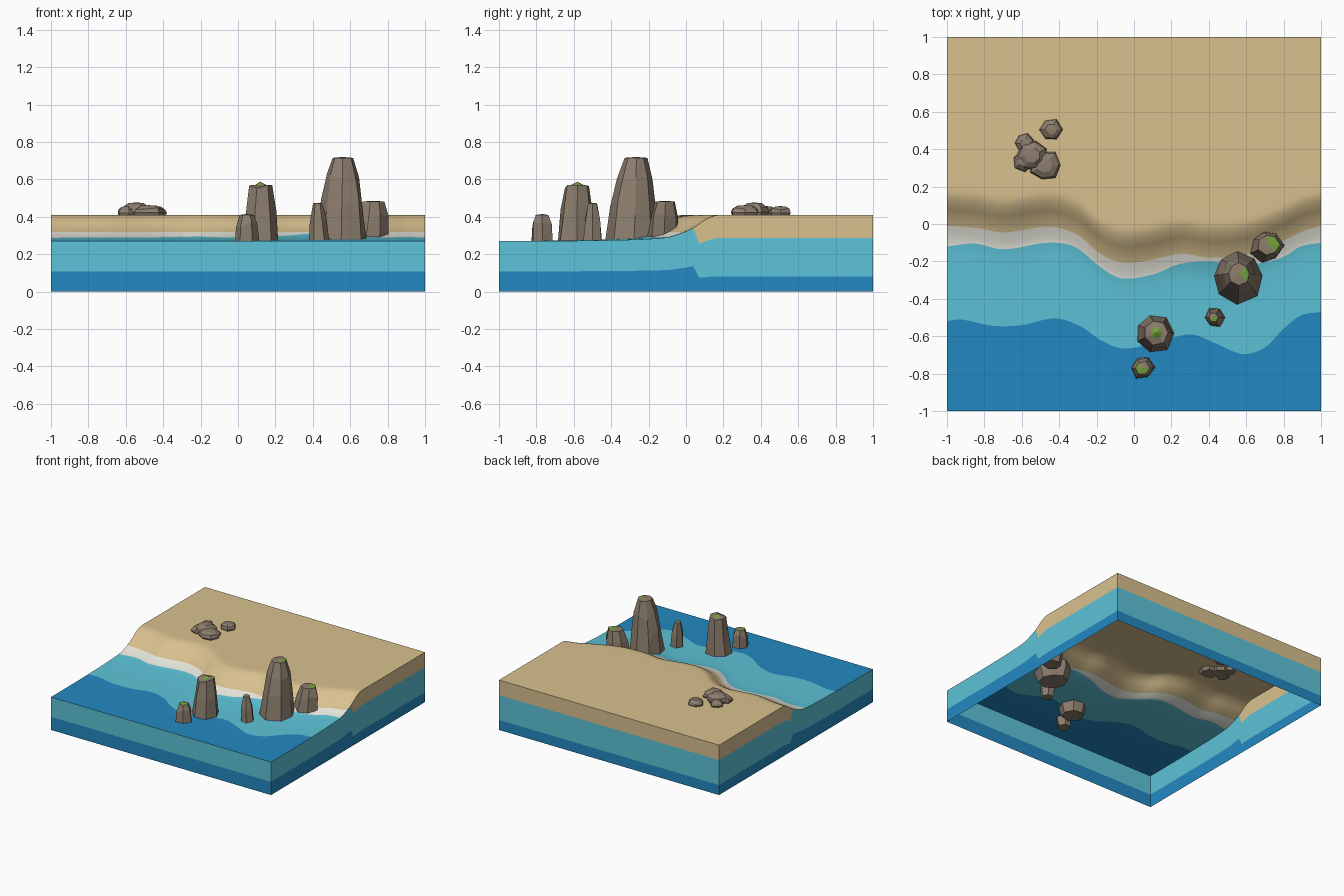
import bpy, bmesh, math, random
from mathutils import Vector

if "Cube" in bpy.data.objects:
    bpy.data.objects.remove(bpy.data.objects["Cube"])

random.seed(4)

def mat(name, rgb):
    m = bpy.data.materials.new(name)
    lin = [((c / 255 + 0.055) / 1.055) ** 2.4 for c in rgb]
    m.diffuse_color = (*lin, 1)
    m.use_nodes = True
    m.node_tree.nodes["Principled BSDF"].inputs["Base Color"].default_value = m.diffuse_color
    return m

DEEP = mat("deep water", (35, 137, 194))
TEAL = mat("shallow water", (93, 195, 216))
FOAM = mat("foam", (232, 232, 222))
SAND = mat("sand", (217, 193, 143))
ROCK = mat("rock", (141, 126, 110))
MOSS = mat("moss", (118, 160, 62))

def finish(bm, name, mats, smooth=False):
    me = bpy.data.meshes.new(name)
    for f in bm.faces:
        f.smooth = smooth
    bm.to_mesh(me)
    bm.free()
    for m in mats:
        me.materials.append(m)
    ob = bpy.data.objects.new(name, me)
    bpy.context.collection.objects.link(ob)
    return ob

def curve(pts):
    """Smooth function through (x, value) points."""
    def slope(i):
        a, b = pts[max(i - 1, 0)], pts[min(i + 1, len(pts) - 1)]
        return (b[1] - a[1]) / (b[0] - a[0])
    def f(x):
        x = min(max(x, pts[0][0]), pts[-1][0])
        i = max(k for k in range(len(pts) - 1) if pts[k][0] <= x)
        h = pts[i + 1][0] - pts[i][0]
        t = (x - pts[i][0]) / h
        return ((2*t**3 - 3*t**2 + 1) * pts[i][1] + (t**3 - 2*t**2 + t) * h * slope(i)
                + (3*t**2 - 2*t**3) * pts[i + 1][1] + (t**3 - t**2) * h * slope(i + 1))
    return f

# Shore lines as y(x), and height against distance from the dry sand edge
deep_edge = curve([(-1, -.52), (-.93, -.51), (-.75, -.545), (-.6, -.54), (-.42, -.505), (-.28, -.55),
                   (-.18, -.62), (-.06, -.665), (.1, -.64), (.3, -.59), (.43, -.635), (.58, -.695),
                   (.7, -.66), (.8, -.56), (.89, -.49), (1, -.47)])
foam_edge = curve([(-1, -.12), (-.85, -.105), (-.7, -.135), (-.45, -.1), (-.31, -.125), (-.18, -.23),
                   (-.07, -.29), (.1, -.27), (.24, -.215), (.4, -.2), (.55, -.22), (.7, -.205),
                   (.81, -.17), (.89, -.12), (1, -.1)])
sand_edge = curve([(-1, -.01), (-.85, -.02), (-.7, -.045), (-.45, -.015), (-.3, -.06), (-.18, -.16),
                   (-.07, -.205), (.05, -.2), (.25, -.16), (.4, -.18), (.6, -.165),
                   (.8, -.09), (.9, -.04), (1, -.01)])
height = curve([(-1, .27), (-.5, .273), (-.1, .288), (0, .318), (.06, .348), (.11, .382),
                (.16, .405), (.21, .41), (.4, .41), (1.5, .41)])

# Coast surface: rows follow the shore lines, one colour per strip
strips = [(lambda x: -1, deep_edge, 6, 0), (deep_edge, foam_edge, 8, 1), (foam_edge, sand_edge, 4, 2),
          (sand_edge, lambda x: sand_edge(x) + .22, 14, 3), (lambda x: sand_edge(x) + .22, lambda x: 1, 6, 3)]
COLS = 90
xs = [-1 + 2 * i / COLS for i in range(COLS + 1)]
levels = [(a, b, k / n, m) for a, b, n, m in strips for k in range(n)]
levels.append((strips[-1][0], strips[-1][1], 1, 3))
bm = bmesh.new()
rows = []
for a, b, t, m in levels:
    row = []
    for x in xs:
        y = a(x) + (b(x) - a(x)) * t
        row.append(bm.verts.new((x, y, height(y - sand_edge(x)))))
    rows.append(row)
for j in range(len(rows) - 1):
    for i in range(COLS):
        f = bm.faces.new((rows[j][i], rows[j][i + 1], rows[j + 1][i + 1], rows[j + 1][i]))
        f.material_index = levels[j][3]
border = ([v.co.copy() for v in rows[0]] + [r[-1].co.copy() for r in rows[1:]]
          + [v.co.copy() for v in rows[-1][-2::-1]] + [r[0].co.copy() for r in rows[-2::-1]])
finish(bm, "coast_surface", [DEEP, TEAL, FOAM, SAND], True)

# Side walls: three layers below the border, open underneath
bm = bmesh.new()
cols = []
for p in border:
    s = min(max((p.y - sand_edge(p.x) - .05) / .03, 0), 1)
    fr = (0, .4 - .2 * s, 1 - .3 * s, 1)
    cols.append([bm.verts.new((p.x, p.y, p.z * f)) for f in fr])
for c, d in zip(cols, cols[1:]):
    for k in range(3):
        if k < 2 or c[3].co.z - c[2].co.z + d[3].co.z - d[2].co.z > 1e-4:
            bm.faces.new((c[k], d[k], d[k + 1], c[k + 1])).material_index = k
finish(bm, "side_walls", [DEEP, TEAL, SAND])

def rock(name, x, y, r, rings, sides, lean=(0, 0), moss=(), peak=0.0, jit=.1, turn=0.0):
    """Faceted rock from (radius factor, z) rings; moss lists cap facets painted green."""
    bm = bmesh.new()
    wob = [1 + random.uniform(-jit, jit) for _ in range(sides)]
    z0, z1 = rings[0][1], rings[-1][1]
    loops = []
    for k, (f, z) in enumerate(rings):
        t = (z - z0) / (z1 - z0)
        loop = []
        for i in range(sides):
            a = turn + math.tau * i / sides
            q = r * f * wob[i] * random.uniform(1 - jit / 2, 1 + jit / 2)
            dz = random.uniform(-.1, .1) * (z1 - z0) if 1 < k < len(rings) - 1 else 0
            loop.append(bm.verts.new((x + lean[0] * t + q * math.cos(a), y + lean[1] * t + q * math.sin(a), z + dz)))
        loops.append(loop)
    for lo, hi in zip(loops, loops[1:]):
        for i in range(sides):
            n = (i + 1) % sides
            bm.faces.new((lo[i], lo[n], hi[n], hi[i]))
    bm.faces.new(loops[0][::-1])
    mid = sum((v.co for v in loops[-1]), Vector()) / sides
    top = bm.verts.new(mid + Vector((0, 0, peak)))
    for i in range(sides):
        f = bm.faces.new((loops[-1][i], loops[-1][(i + 1) % sides], top))
        f.material_index = int(i in moss)
    finish(bm, name, [ROCK, MOSS])

# Sea stacks
rock("tall_stack", .55, -.28, .138, [(.8, .2), (1, .28), (.85, .45), (.68, .62), (.43, .715)], 8,
     (.01, .015), (0, 7), .005)
rock("shore_stack", .70, -.12, .088, [(.8, .22), (1, .3), (.92, .4), (.66, .482)], 7, (.02, .01), (0, 1, 6), .003)
rock("small_stack", .435, -.5, .058, [(.8, .2), (1, .27), (.85, .38), (.45, .472)], 6, (-.01, 0), (3, 4, 5), .003)
rock("middle_stack", .105, -.585, .1, [(.8, .2), (1, .27), (.84, .42), (.66, .54), (.32, .57)], 7,
     (.012, .005), range(7), .018)
rock("outer_stack", .045, -.765, .062, [(.8, .2), (1, .27), (.9, .36), (.6, .41)], 6, (0, -.005), (2, 3, 4, 5), .005)

# Beach boulders
for i, (x, y, r, z) in enumerate([(-.54, .365, .082, .474), (-.475, .315, .082, .46),
                                  (-.585, .43, .052, .455), (-.59, .335, .055, .455), (-.445, .505, .058, .455)]):
    h = z - .41
    rock(f"boulder_{i + 1}", x, y, r, [(.75, .385), (1, .41 + h * .25), (.88, .41 + h * .65), (.5, z)], 7 - i // 3,
         turn=.5 + i * .4, peak=.002)
